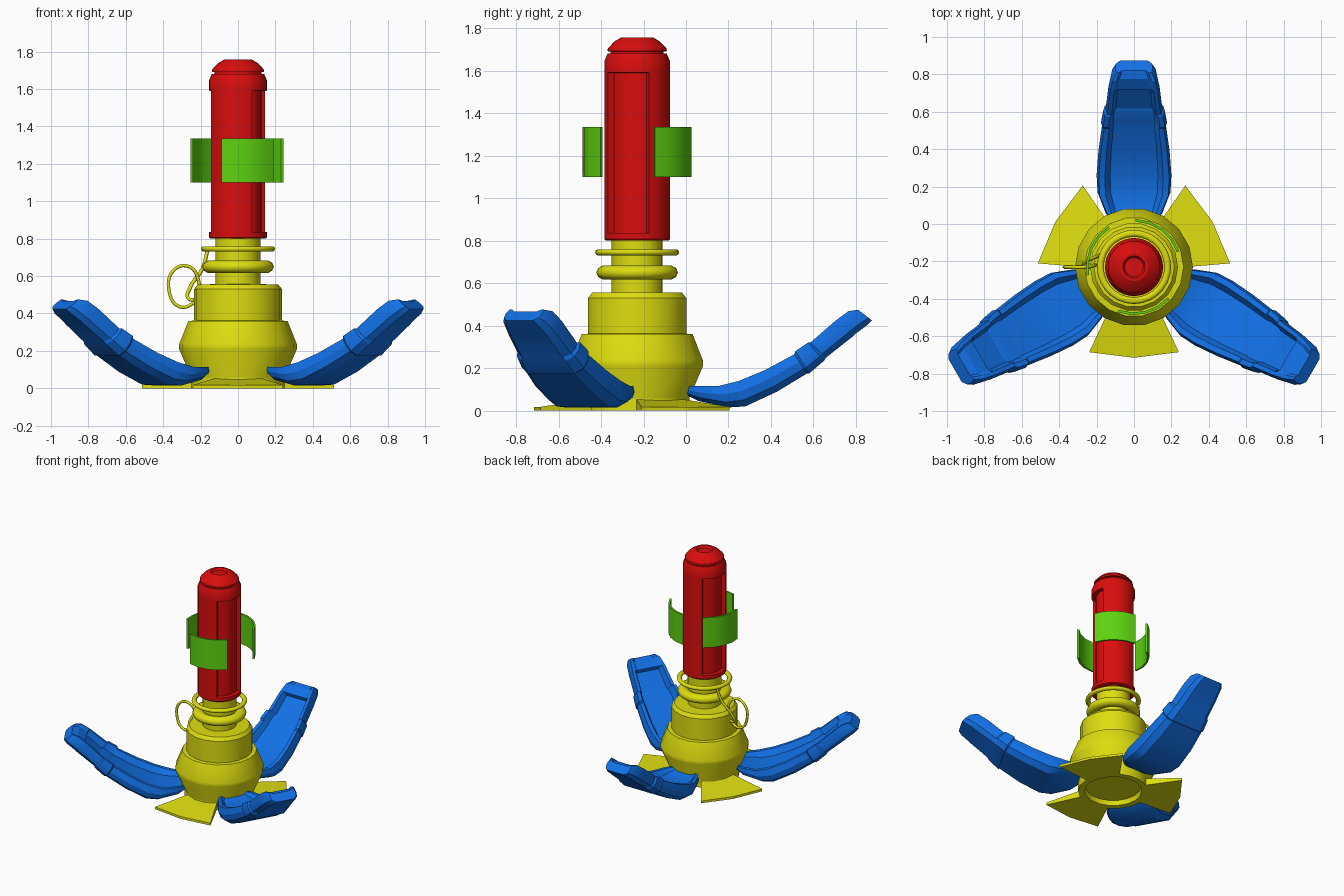
import bpy, bmesh, math
from mathutils import Vector, Matrix

if "Cube" in bpy.data.objects:
    bpy.data.objects.remove(bpy.data.objects["Cube"])

AXIS_Y = -0.23  # the upright axis of the model


def material(name, rgb):
    m = bpy.data.materials.new(name)
    m.diffuse_color = (*rgb, 1)
    m.use_nodes = True
    m.node_tree.nodes["Principled BSDF"].inputs["Base Color"].default_value = m.diffuse_color
    return m


RED = material("red", (0.70, 0.004, 0.004))
YELLOW = material("yellow", (0.73, 0.73, 0.005))
GREEN = material("green", (0.11, 0.65, 0.005))
BLUE = material("blue", (0.006, 0.165, 0.80))


def finish(name, bm, mat, turn=0, smooth=30):
    bmesh.ops.remove_doubles(bm, verts=bm.verts, dist=0.0001)
    bmesh.ops.recalc_face_normals(bm, faces=bm.faces)
    bm.transform(Matrix.Translation((0, AXIS_Y, 0)) @ Matrix.Rotation(math.radians(turn), 4, 'Z'))
    me = bpy.data.meshes.new(name)
    bm.to_mesh(me)
    bm.free()
    me.materials.append(mat)
    ob = bpy.data.objects.new(name, me)
    bpy.context.collection.objects.link(ob)
    bpy.ops.object.select_all(action='DESELECT')
    bpy.context.view_layer.objects.active = ob
    ob.select_set(True)
    if smooth:
        bpy.ops.object.shade_smooth_by_angle(angle=math.radians(smooth))
    return ob


def loft(rings, caps=True, loop=False):
    """Skin a list of closed rings of points."""
    bm = bmesh.new()
    vs = [[bm.verts.new(p) for p in ring] for ring in rings]
    n = len(vs[0])
    pairs = list(zip(vs, vs[1:])) + ([(vs[-1], vs[0])] if loop else [])
    for a, b in pairs:
        for i in range(n):
            j = (i + 1) % n
            bm.faces.new((a[i], a[j], b[j], b[i]))
    if caps and not loop:
        bm.faces.new(vs[0])
        bm.faces.new(vs[-1])
    return bm


def circle(r, z, n):
    return [(r * math.cos(2 * math.pi * i / n), r * math.sin(2 * math.pi * i / n), z) for i in range(n)]


def lathe(name, profile, mat, n=24):
    return finish(name, loft([circle(r, z, n) for r, z in profile]), mat)


# Stepped body with a hollow underside
lathe("body", [(0.195, 0.035), (0.205, 0.0), (0.25, 0.0), (0.25, 0.055), (0.25, 0.06),
               (0.315, 0.21), (0.315, 0.235), (0.265, 0.36), (0.235, 0.362),
               (0.235, 0.53), (0.215, 0.555), (0.12, 0.557)], YELLOW, 18)
lathe("neck", [(0.12, 0.55), (0.12, 0.81)], YELLOW)


# Rings around the neck
def ring(name, major, minor, z, half_height):
    rings = []
    for i in range(28):
        a = 2 * math.pi * i / 28
        rings.append([((major + minor * math.cos(b)) * math.cos(a),
                       (major + minor * math.cos(b)) * math.sin(a),
                       z + half_height * math.sin(b)) for b in (math.pi * k / 5 for k in range(10))])
    finish(name, loft(rings, loop=True), YELLOW, smooth=60)


ring("lower_ring", 0.15, 0.042, 0.65, 0.034)
ring("upper_ring", 0.18, 0.018, 0.745, 0.015)

# Flared base flaps
for k, turn in enumerate((30, 150, 270)):
    outline = [(0.20, -0.12), (0.455, -0.24), (0.485, 0), (0.455, 0.24), (0.20, 0.12)]
    bottom = [(x, y, 0.0) for x, y in outline]
    top = [(x, y, 0.055 if x < 0.3 else 0.018) for x, y in outline]
    finish(f"base_flap_{k + 1}", loft([bottom, top]), YELLOW, turn, 0)

# Curved arms: bottom y, z, top y, z, half width, trough depth
STATIONS = [
    (0.01, 0.07, 0.00, 0.115, 0.10, 0.005),
    (0.06, 0.045, 0.05, 0.115, 0.15, 0.025),
    (0.20, 0.015, 0.15, 0.115, 0.195, 0.04),
    (0.28, 0.02, 0.25, 0.14, 0.20, 0.045),
    (0.43, 0.09, 0.37, 0.19, 0.19, 0.045),
    (0.57, 0.175, 0.51, 0.265, 0.17, 0.04),
    (0.58, 0.175, 0.515, 0.28, 0.177, 0.05),
    (0.65, 0.235, 0.575, 0.32, 0.165, 0.045),
    (0.66, 0.25, 0.585, 0.32, 0.152, 0.045),
    (0.78, 0.345, 0.70, 0.42, 0.137, 0.04),
    (0.79, 0.355, 0.71, 0.428, 0.135, 0.012),
    (0.85, 0.40, 0.765, 0.468, 0.122, 0.012),
    (0.875, 0.425, 0.81, 0.475, 0.10, 0.012),
]


def arm_section(by, bz, ty, tz, w, depth):
    bot, top = Vector((0, by, bz)), Vector((0, ty, tz))
    d = depth / (top - bot).length
    half = [(0.72, 0.0), (0.95, 0.25), (1.0, 0.6), (0.94, 1.0), (0.78, 1.0), (0.64, 1 - d)]
    pts = [(f, s) for f, s in half] + [(-f, s) for f, s in reversed(half)]
    return [bot.lerp(top, s) + Vector((f * w, 0, 0)) for f, s in pts]


for k, turn in enumerate((0, 120, 240)):
    rings = [[p - Vector((0, AXIS_Y, 0)) for p in arm_section(*s)] for s in STATIONS]
    finish(f"arm_{k + 1}", loft(rings), BLUE, turn, 25)

# Upright tube with two long recessed windows
CENTRES, HALF, LOW, HIGH = (-20, 160), 41, 0.835, 1.59
angles = []
for c in CENTRES:
    angles += [c - HALF - 0.5, c - HALF + 0.5] + [c + d for d in range(-30, 31, 10)]
    angles += [c + HALF - 0.5, c + HALF + 0.5] + [c + d for d in range(54, 127, 12)]


def tube_ring(r, z, recessed=False):
    pts = []
    for a in angles:
        inside = any(abs((a - c + 180) % 360 - 180) < HALF for c in CENTRES)
        rr = 0.125 if recessed and inside else r
        pts.append((rr * math.cos(math.radians(a)), rr * math.sin(math.radians(a)), z))
    return pts


tube = [tube_ring(0.148, 0.80), tube_ring(0.155, 0.807), tube_ring(0.155, LOW),
        tube_ring(0.155, LOW + 0.001, True), tube_ring(0.155, HIGH, True),
        tube_ring(0.155, HIGH + 0.001), tube_ring(0.155, 1.645), tube_ring(0.14, 1.68)]
finish("tube", loft(tube), RED)

# Domed cap with a small dimple
lathe("cap", [(0.125, 1.67), (0.125, 1.69), (0.14, 1.692), (0.138, 1.705), (0.108, 1.737),
              (0.075, 1.757), (0.06, 1.757), (0.05, 1.74)], RED)

# Curved shields floating around the tube
for k, (a0, a1) in enumerate(((19, 88), (122, 190), (250, 318))):
    rings = []
    for i in range(5):
        a = math.radians(a0 + (a1 - a0) * i / 4)
        rings.append([(r * math.cos(a), r * math.sin(a), z)
                      for r, z in ((0.243, 1.10), (0.257, 1.10), (0.257, 1.335), (0.243, 1.335))])
    finish(f"shield_{k + 1}", loft(rings), GREEN, 0, 25)

# Looped cord hanging from the upper ring
cu = bpy.data.curves.new("cord", 'CURVE')
cu.dimensions = '3D'
cu.bevel_depth = 0.01
cu.bevel_resolution = 1
cu.resolution_u = 5
PATH = [(-0.16, 0.08, 0.75), (-0.19, 0.06, 0.64), (-0.255, 0.03, 0.54), (-0.265, 0.01, 0.48),
        (-0.225, 0.01, 0.48), (-0.21, 0.01, 0.57), (-0.26, 0.0, 0.65), (-0.34, 0.0, 0.635),
        (-0.37, 0.0, 0.53), (-0.31, 0.0, 0.435), (-0.21, 0.0, 0.47)]
sp = cu.splines.new('BEZIER')
sp.bezier_points.add(len(PATH) - 1)
for bp, (x, y, z) in zip(sp.bezier_points, PATH):
    bp.co = (x, y + AXIS_Y, z)
    bp.handle_left_type = bp.handle_right_type = 'AUTO'
cu.materials.append(YELLOW)
bpy.context.collection.objects.link(bpy.data.objects.new("cord", cu))
